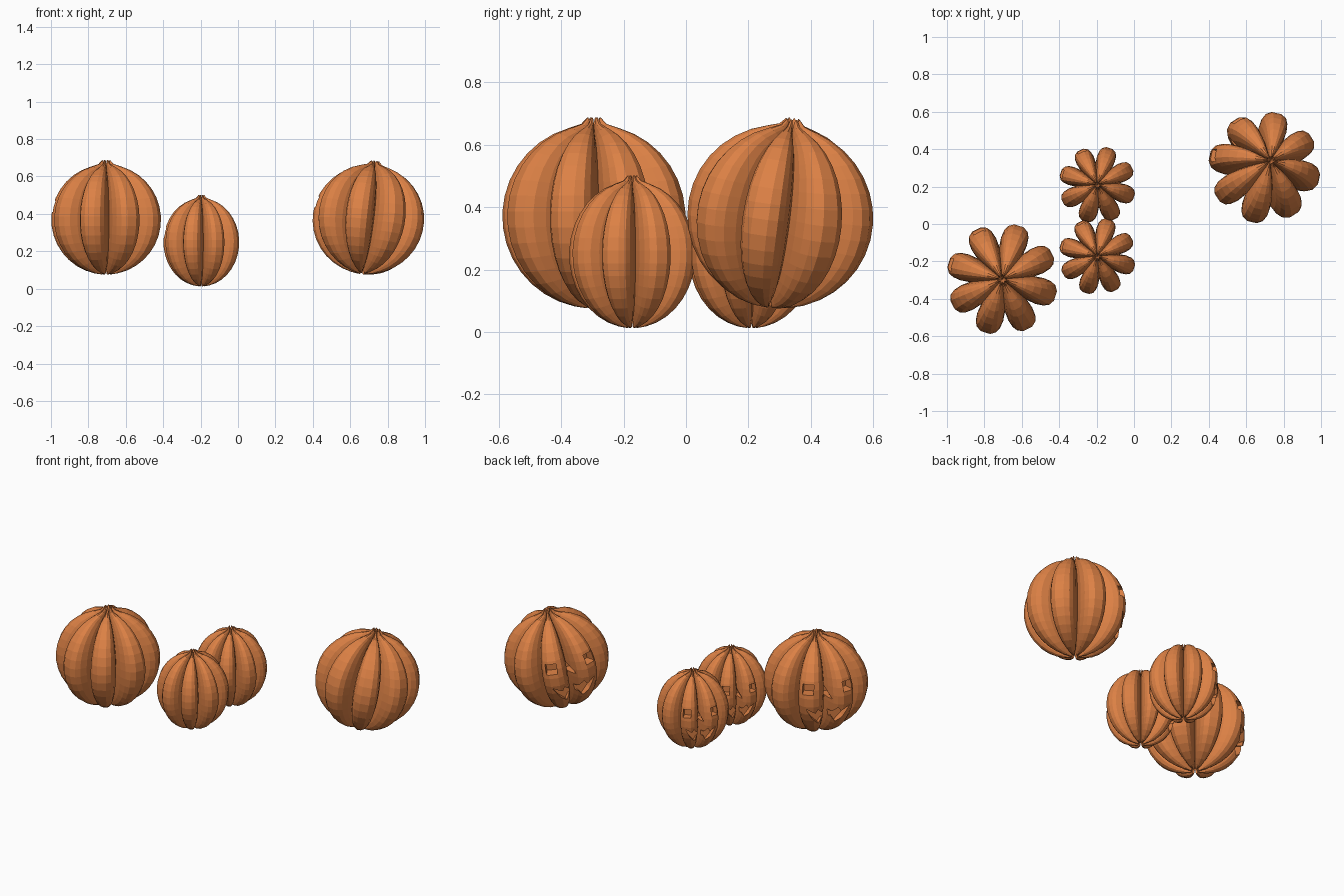
import bpy, bmesh, math
from mathutils import Vector, Matrix

if "Cube" in bpy.data.objects:
    bpy.data.objects.remove(bpy.data.objects["Cube"])

LOBES = 8
FIRST = 27.5                # angle of the first rib
FACE = FIRST + 2.5 * 45     # carved face sits over the groove between two ribs
# half-rib cross-section: (angle from rib crest, radius factor)
RIB = [(-19, .74), (-15, .87), (-11, .95), (-5, .995), (5, .995),
       (11, .95), (15, .87), (19, .74), (22.5, .58)]

orange = bpy.data.materials.new("pumpkin_orange")
orange.diffuse_color = (0.72, 0.22, 0.06, 1)
orange.use_nodes = True
orange.node_tree.nodes["Principled BSDF"].inputs["Base Color"].default_value = orange.diffuse_color


def make_object(name, bm):
    bmesh.ops.recalc_face_normals(bm, faces=bm.faces)
    me = bpy.data.meshes.new(name)
    bm.to_mesh(me)
    bm.free()
    me.materials.append(orange)
    ob = bpy.data.objects.new(name, me)
    bpy.context.collection.objects.link(ob)
    return ob


def ribbed_body():
    # round profile with a short raised tip on top and a dimple at both poles
    prof = [(.022, .318), (.042, .297)]
    for i in range(1, 17):
        a = math.radians(90 - 6 - i * 10.1)
        prof.append((.302 * math.cos(a), .295 * math.sin(a)))
    prof.append((.025, -.294))
    bm = bmesh.new()
    rings = []
    for r, z in prof:
        ring = []
        for k in range(LOBES):
            for da, f in RIB:
                a = math.radians(FIRST + 45 * k + da)
                zz = z * (1 - (1 - f) * .3)
                ring.append(bm.verts.new((r * f * math.cos(a), r * f * math.sin(a), zz)))
        rings.append(ring)
    n = len(rings[0])
    for a, b in zip(rings, rings[1:]):
        for i in range(n):
            j = (i + 1) % n
            bm.faces.new((a[i], a[j], b[j], b[i]))
    for ring, z in ((rings[0], .22), (rings[-1], -.22)):
        pole = bm.verts.new((0, 0, z))
        for i in range(n):
            bm.faces.new((ring[i], ring[(i + 1) % n], pole))
    return make_object("pumpkin_body", bm)


def prism(bm, outline, angle, r0, r1):
    # outline (sideways, up) extruded radially outward at the given angle
    a = math.radians(angle)
    out = Vector((math.cos(a), math.sin(a), 0))
    side = Vector((-math.sin(a), math.cos(a), 0))
    ends = [[bm.verts.new(out * r + side * s + Vector((0, 0, z))) for s, z in outline]
            for r in (r0, r1)]
    n = len(outline)
    bm.faces.new(ends[0])
    bm.faces.new(ends[1][::-1])
    for i in range(n):
        j = (i + 1) % n
        bm.faces.new((ends[0][i], ends[0][j], ends[1][j], ends[1][i]))


def face_cutter():
    bm = bmesh.new()
    # eyes
    for s in (-1, 1):
        prism(bm, [(-.033, .04), (.033, .04), (.033, .1), (-.033, .1)], FACE + s * 24, .23, .4)
    # nose
    prism(bm, [(-.03, -.01), (.03, -.01), (0, .045)], FACE, .13, .4)
    # toothed mouth
    prism(bm, [(-.13, -.05), (-.09, -.12), (-.05, -.16), (-.03, -.13), (.03, -.13),
               (.05, -.16), (.09, -.12), (.13, -.05), (.075, -.08), (.06, -.055),
               (.03, -.09), (-.03, -.09), (-.06, -.055), (-.075, -.08)], FACE, .205, .4)
    return make_object("face_cutter", bm)


# carve the face once, then share the mesh
body = ribbed_body()
cutter = face_cutter()
mod = body.modifiers.new("face", 'BOOLEAN')
mod.operation = 'DIFFERENCE'
mod.solver = 'EXACT'
mod.object = cutter
dg = bpy.context.evaluated_depsgraph_get()
carved = bpy.data.meshes.new_from_object(body.evaluated_get(dg))
for ob in (body, cutter):
    bpy.data.objects.remove(ob)


def place(name, loc, scale=(1, 1, 1), spin=0, lean=(0, 0, 1)):
    ob = bpy.data.objects.new(name, carved)
    bpy.context.collection.objects.link(ob)
    tilt = Vector((0, 0, 1)).rotation_difference(Vector(lean)).to_matrix().to_4x4()
    ob.matrix_world = (Matrix.Translation(loc) @ tilt
                       @ Matrix.Rotation(math.radians(spin), 4, 'Z')
                       @ Matrix.Diagonal((*scale, 1)))


place("large_pumpkin_left", (-.705, -.295, .37))
place("large_pumpkin_right", (.697, .302, .37), spin=5, lean=(.07, .08, .62))
small = (.69, .69, .8)
place("small_pumpkin_front", (-.196, -.172, .248), small)
place("small_pumpkin_back", (-.196, .21, .248), small, spin=-1)
